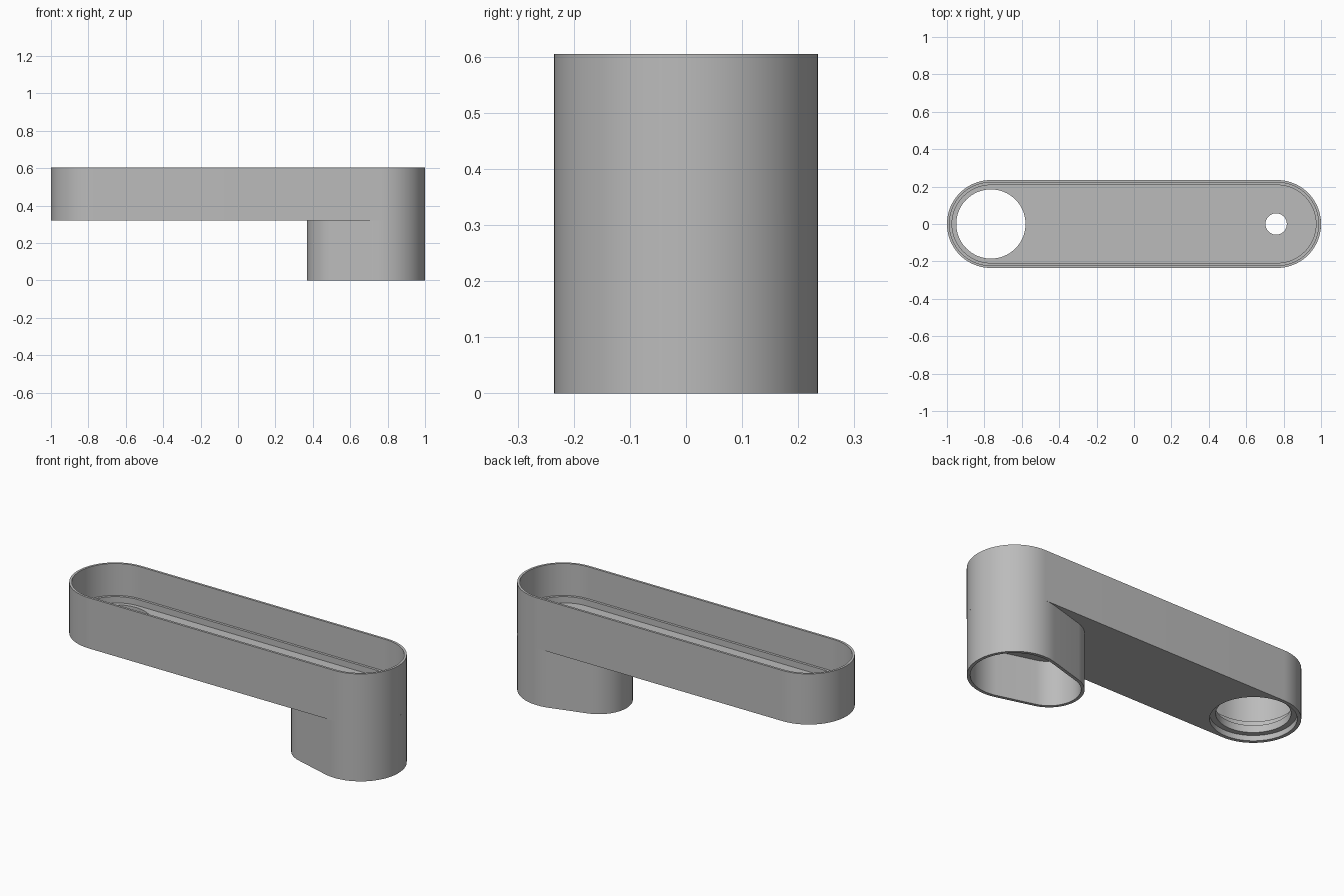
import bpy, bmesh, math

cube = bpy.data.objects.get("Cube")
if cube:
    bpy.data.objects.remove(cube, do_unlink=True)

grey = bpy.data.materials.new("plain_grey")
grey.use_nodes = True
colour = (0.5, 0.5, 0.5, 1)
grey.diffuse_color = colour
grey.node_tree.nodes["Principled BSDF"].inputs["Base Color"].default_value = colour

END = 0.765      # distance of the round ends from the middle
RADIUS = 0.235   # outer radius of the arm
STEPS = 40


def capsule(x0, r0, x1, r1):
    """Outline wrapped around a left and a right circle."""
    a = math.acos((r0 - r1) / (x1 - x0))
    points = []
    for x, r, start, sweep in ((x1, r1, -a, 2 * a), (x0, r0, a, 2 * (math.pi - a))):
        for i in range(STEPS + 1):
            t = start + sweep * i / STEPS
            points.append((x + r * math.cos(t), r * math.sin(t)))
    return points


def circle(x, r):
    n = 2 * STEPS
    return [(x + r * math.cos(math.tau * i / n), r * math.sin(math.tau * i / n))
            for i in range(n)]


def stadium(r):
    return capsule(-END, r, END, r)


def prism(name, outline, z0, z1):
    bm = bmesh.new()
    base = bm.faces.new([bm.verts.new((x, y, z0)) for x, y in outline])
    top = bmesh.ops.extrude_face_region(bm, geom=[base])["geom"]
    bmesh.ops.translate(bm, vec=(0, 0, z1 - z0),
                        verts=[v for v in top if isinstance(v, bmesh.types.BMVert)])
    bmesh.ops.recalc_face_normals(bm, faces=bm.faces)
    mesh = bpy.data.meshes.new(name)
    bm.to_mesh(mesh)
    bm.free()
    mesh.materials.append(grey)
    obj = bpy.data.objects.new(name, mesh)
    bpy.context.collection.objects.link(obj)
    return obj


def carve(obj, cuts):
    """Cut each outline out of the part, then smooth the round walls."""
    bpy.ops.object.select_all(action="DESELECT")
    bpy.context.view_layer.objects.active = obj
    obj.select_set(True)
    for outline, z0, z1 in cuts:
        cutter = prism("cutter", outline, z0, z1)
        cutter.hide_render = True
        mod = obj.modifiers.new("cut", "BOOLEAN")
        mod.operation = "DIFFERENCE"
        mod.solver = "EXACT"
        mod.object = cutter
        bpy.ops.object.modifier_apply(modifier=mod.name)
        bpy.data.objects.remove(cutter, do_unlink=True)
    bpy.ops.object.shade_smooth_by_angle(angle=math.radians(30))


# Long open tray with a lid ledge, a large recessed hole and a small hole
arm = prism("arm_tray", stadium(RADIUS), 0.32, 0.605)
carve(arm, [
    (stadium(0.222), 0.425, 0.7),
    (stadium(0.208), 0.39, 0.5),
    (circle(-END, 0.215), 0.2, 0.35),
    (circle(-END, 0.185), 0.2, 0.5),
    (circle(0.76, 0.057), 0.2, 0.5),
])

# Hollow tapered foot under one end
foot = prism("hollow_foot", capsule(0.544, 0.174, END, RADIUS), 0, 0.32)
carve(foot, [
    (capsule(0.544, 0.157, END, 0.218), -0.1, 0.25),
    (circle(0.76, 0.057), 0.2, 0.4),
])
